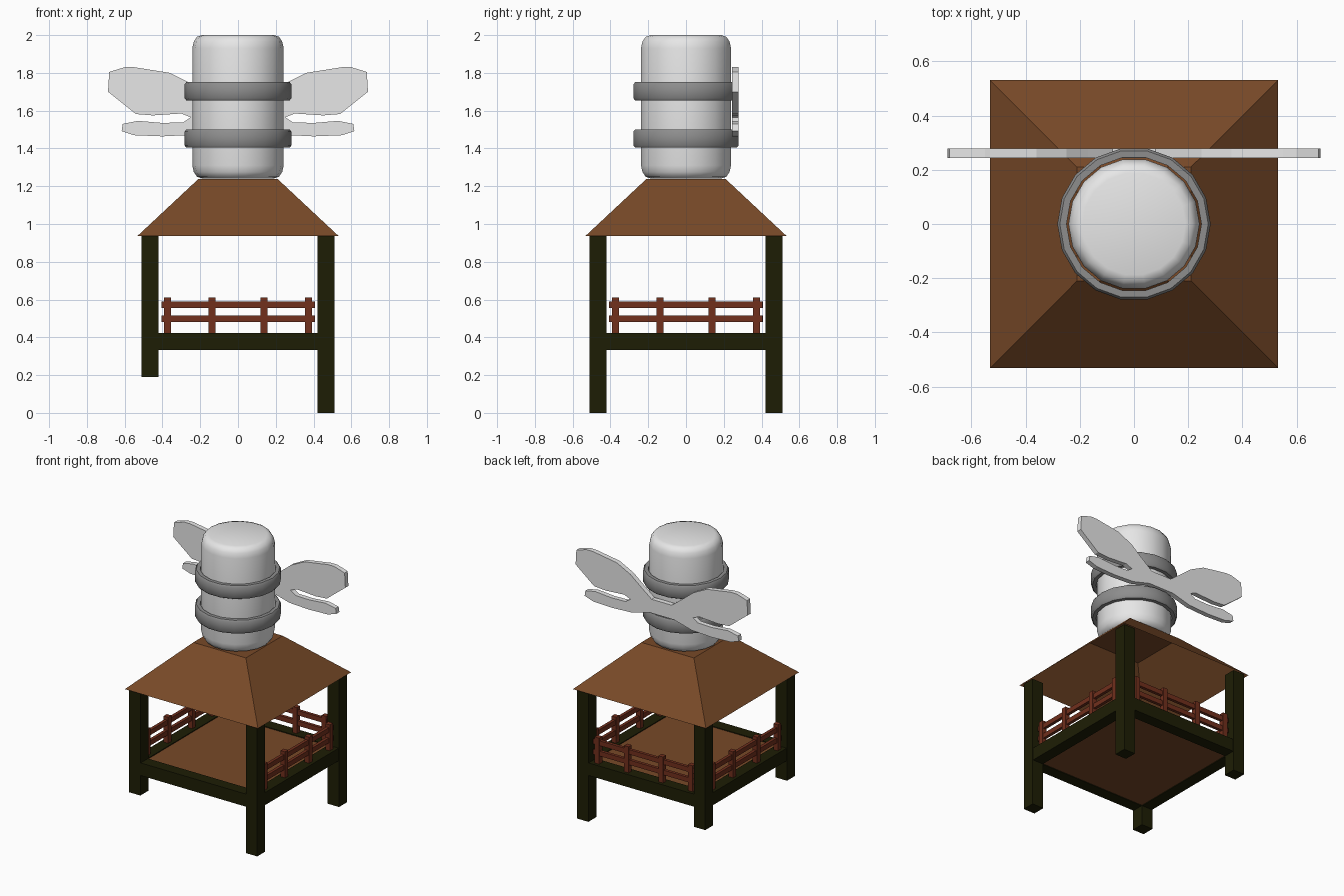
import bpy, bmesh, math

if "Cube" in bpy.data.objects:
    bpy.data.objects.remove(bpy.data.objects["Cube"])


def material(name, color):
    m = bpy.data.materials.new(name)
    m.diffuse_color = (*color, 1)
    m.use_nodes = True
    m.node_tree.nodes["Principled BSDF"].inputs["Base Color"].default_value = m.diffuse_color
    return m


TIMBER = material("dark timber", (0.0125, 0.0125, 0.0015))
BROWN = material("brown planks", (0.188, 0.067, 0.021))
RED = material("red brown rail", (0.165, 0.029, 0.012))
LIGHT = material("light metal", (0.8, 0.8, 0.8))
GREY = material("grey metal", (0.27, 0.27, 0.27))


def finish(name, bm, mat, smooth=None):
    me = bpy.data.meshes.new(name)
    bm.normal_update()
    bm.to_mesh(me)
    bm.free()
    ob = bpy.data.objects.new(name, me)
    bpy.context.collection.objects.link(ob)
    me.materials.append(mat)
    if smooth:
        bpy.context.view_layer.objects.active = ob
        ob.select_set(True)
        bpy.ops.object.shade_smooth_by_angle(angle=math.radians(smooth))
        ob.select_set(False)
    return ob


def add_box(bm, x0, x1, y0, y1, z0, z1):
    vs = bmesh.ops.create_cube(bm, size=1)["verts"]
    for v in vs:
        v.co = (x1 if v.co.x > 0 else x0, y1 if v.co.y > 0 else y0, z1 if v.co.z > 0 else z0)


def box(name, mat, *b):
    bm = bmesh.new()
    add_box(bm, *b)
    return finish(name, bm, mat)


def lathe(name, profile, sides, mat, closed=False):
    """Spin (radius, z) points around z; caps both ends unless the profile is closed."""
    bm = bmesh.new()
    rings = []
    for r, z in profile:
        rings.append([bm.verts.new((r * math.cos(math.tau * i / sides),
                                    r * math.sin(math.tau * i / sides), z)) for i in range(sides)])
    n = len(rings)
    for k in range(n if closed else n - 1):
        a, b = rings[k], rings[(k + 1) % n]
        for i in range(sides):
            j = (i + 1) % sides
            bm.faces.new((a[i], a[j], b[j], b[i]))
    if not closed:
        bm.faces.new(rings[0][::-1])
        bm.faces.new(rings[-1])
    bmesh.ops.recalc_face_normals(bm, faces=bm.faces[:])
    return finish(name, bm, mat, 40)


# corner posts: the left pair stops higher than the right pair
for sx, side, foot in ((-1, "left", 0.19), (1, "right", 0.0)):
    for sy, end in ((-1, "front"), (1, "back")):
        cx, cy, h = sx * 0.467, sy * 0.467, 0.045
        box(f"{end}_{side}_post", TIMBER, cx - h, cx + h, cy - h, cy + h, foot, 0.945)

# floor beams
for s, side, end in ((-1, "left", "front"), (1, "right", "back")):
    lo, hi = sorted((s * 0.425, s * 0.508))
    box(f"{side}_beam", TIMBER, lo, hi, -0.43, 0.43, 0.333, 0.424)
    box(f"{end}_beam", TIMBER, -0.43, 0.43, lo, hi, 0.333, 0.424)

# floor slab, nearly flush with the beams
box("floor", BROWN, -0.43, 0.43, -0.43, 0.43, 0.338, 0.418)

# railings on left, back and right; the front stays open
for name, turn in (("back_railing", 0), ("left_railing", 90), ("right_railing", -90)):
    bm = bmesh.new()
    for z in (0.48, 0.555):
        add_box(bm, -0.406, 0.408, 0.456, 0.478, z, z + 0.035)
    for x in (-0.373, -0.138, 0.138, 0.373):
        add_box(bm, x - 0.018, x + 0.018, 0.449, 0.485, 0.42, 0.612)
    finish(name, bm, RED).rotation_euler.z = math.radians(turn)

# hollow roof shell, open below
bm = bmesh.new()
corners = ((-1, -1), (1, -1), (1, 1), (-1, 1))
low = [bm.verts.new((x * 0.532, y * 0.532, 0.937)) for x, y in corners]
top = [bm.verts.new((x * 0.21, y * 0.21, 1.238)) for x, y in corners]
for i in range(4):
    j = (i + 1) % 4
    bm.faces.new((low[i], low[j], top[j], top[i]))
bm.faces.new(top)
finish("roof", bm, BROWN)

# tank with rounded ends
half = [(0.19, 1.241), (0.217, 1.25), (0.234, 1.275), (0.242, 1.31)]
lathe("tank", half + [(r, 3.241 - z) for r, z in reversed(half)], 18, LIGHT)

# two bands around the tank, with a narrow gap inside
for name, z in (("lower_band", 1.4525), ("upper_band", 1.7025)):
    prof = [(0.249, -0.048), (0.274, -0.048), (0.283, -0.036),
            (0.283, 0.036), (0.274, 0.048), (0.249, 0.048)]
    lathe(name, [(r, z + dz) for r, dz in prof], 18, GREY, closed=True)

# flat four-bladed wing plate on the back
half = [(0.08, 1.61), (0.17, 1.68), (0.25, 1.745), (0.36, 1.80), (0.55, 1.83), (0.60, 1.83),
        (0.682, 1.805), (0.688, 1.70), (0.54, 1.582), (0.45, 1.575), (0.30, 1.585), (0.25, 1.565),
        (0.29, 1.538), (0.40, 1.535), (0.53, 1.546), (0.61, 1.53), (0.616, 1.492), (0.55, 1.47),
        (0.40, 1.464), (0.24, 1.472), (0.10, 1.51)]
outline = half + [(-x, z) for x, z in reversed(half)]
bm = bmesh.new()
face = bm.faces.new([bm.verts.new((x, 0.243, z)) for x, z in outline])
ext = bmesh.ops.extrude_face_region(bm, geom=[face])
for v in ext["geom"]:
    if isinstance(v, bmesh.types.BMVert):
        v.co.y = 0.278
bmesh.ops.recalc_face_normals(bm, faces=bm.faces[:])
finish("wings", bm, LIGHT)
